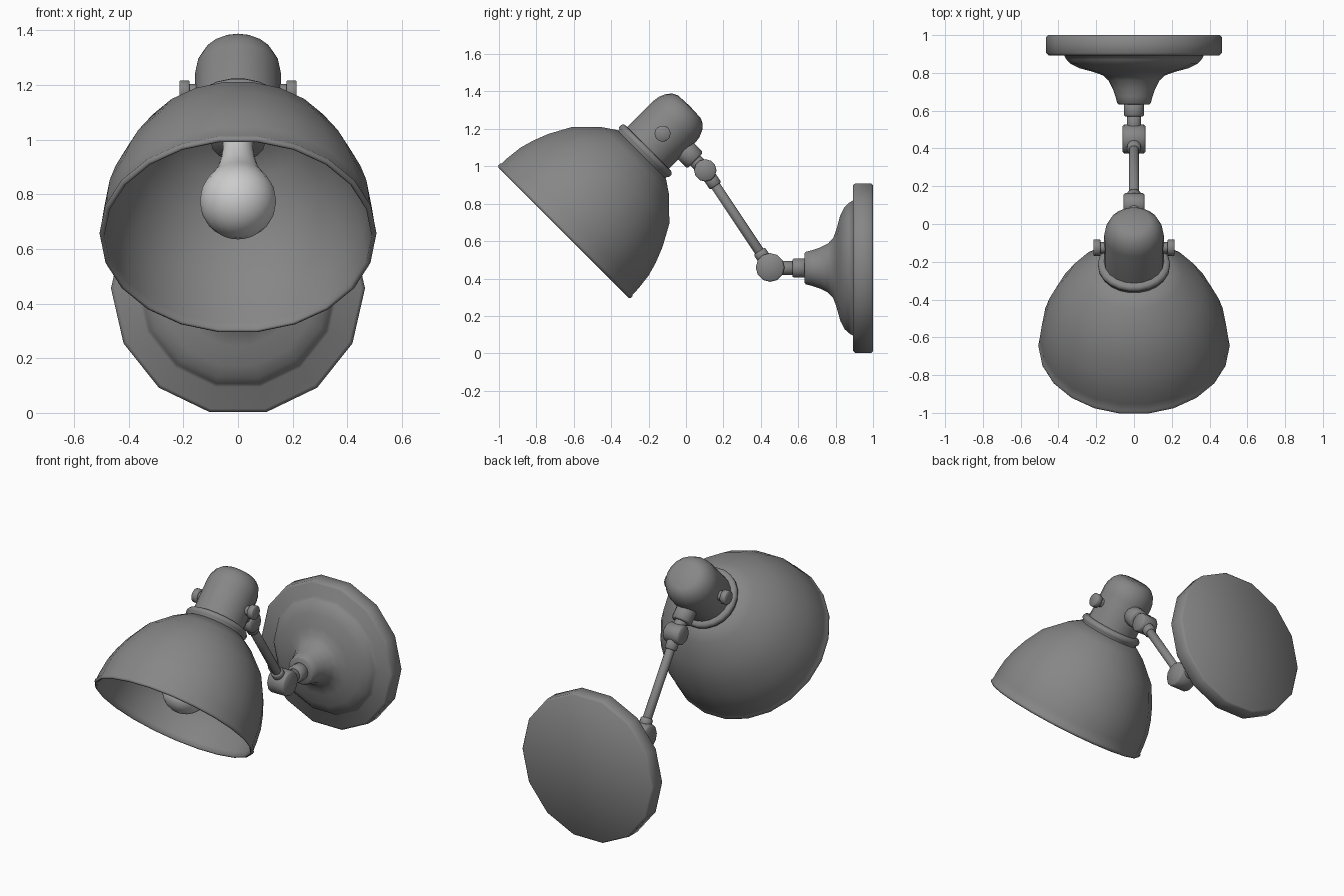
import bpy, bmesh, math
from mathutils import Vector

if "Cube" in bpy.data.objects:
    bpy.data.objects.remove(bpy.data.objects["Cube"])

X = Vector((1, 0, 0))


def material(name, value):
    m = bpy.data.materials.new(name)
    m.diffuse_color = (value, value, value, 1)
    m.use_nodes = True
    m.node_tree.nodes["Principled BSDF"].inputs["Base Color"].default_value = m.diffuse_color
    return m


METAL = material("dark_metal", 0.24)
GLASS = material("pale_glass", 0.9)


def revolve(name, profile, origin, axis, sides=16, angle=35, mat=METAL):
    """Lathe (radius, height) points around an axis starting at origin."""
    d = Vector(axis).normalized()
    u = X if abs(d.x) < 0.9 else Vector((0, 1, 0))
    v = d.cross(u)
    o = Vector(origin)
    bm = bmesh.new()
    rings = []
    for r, h in profile:
        if r == 0:
            rings.append([bm.verts.new(o + d * h)])
        else:
            rings.append([bm.verts.new(o + d * h + r * (u * math.cos(a) + v * math.sin(a)))
                          for a in (2 * math.pi * i / sides for i in range(sides))])
    for a, b in zip(rings, rings[1:]):
        for i in range(sides):
            j = (i + 1) % sides
            if len(a) == 1:
                bm.faces.new((a[0], b[i], b[j]))
            elif len(b) == 1:
                bm.faces.new((a[i], a[j], b[0]))
            else:
                bm.faces.new((a[i], a[j], b[j], b[i]))
    bmesh.ops.recalc_face_normals(bm, faces=bm.faces)
    me = bpy.data.meshes.new(name)
    bm.to_mesh(me)
    bm.free()
    for p in me.polygons:
        p.use_smooth = True
    me.set_sharp_from_angle(angle=math.radians(angle))
    me.materials.append(mat)
    ob = bpy.data.objects.new(name, me)
    bpy.context.collection.objects.link(ob)
    return ob


def rod(name, r, h0, h1, origin, axis, sides=14, bevel=0.006):
    """Closed cylinder with softened ends."""
    b = bevel
    return revolve(name, [(0, h0), (r - b, h0), (r, h0 + b), (r, h1 - b), (r - b, h1), (0, h1)],
                   origin, axis, sides, 50)


# Wall plate and stepped dome in one lathe
PZ = 0.456
wall = (0, 1, PZ)
out = (0, -1, 0)
revolve("wall_plate", [(0, 0), (0.455, 0), (0.465, 0.01), (0.465, 0.095), (0.452, 0.108), (0.37, 0.108),
                       (0.357, 0.13), (0.335, 0.152), (0.29, 0.175), (0.215, 0.195), (0.165, 0.213),
                       (0.135, 0.24), (0.112, 0.285), (0.098, 0.325), (0.089, 0.36), (0.08, 0.367),
                       (0, 0.367)], wall, out, 14, 75)
rod("plate_neck", 0.053, 0.36, 0.43, wall, out)
rod("plate_stem", 0.038, 0.42, 0.52, wall, out)

# Two-knuckle arm
low, up = Vector((0, 0.45, PZ + 0.003)), Vector((0, 0.103, 0.978))
arm = up - low
L = arm.length
rod("lower_knuckle", 0.077, -0.06, 0.06, low, X, 12, 0.008)
rod("upper_knuckle", 0.06, -0.055, 0.055, up, X, 12, 0.008)
rod("arm_rod", 0.027, 0, L, low, arm)
rod("arm_lower_collar", 0.037, 0.05, 0.105, low, arm)
rod("arm_upper_collar", 0.037, L - 0.1, L - 0.03, low, arm)

# Shade, tilted 45 degrees; heights run from the rim up to the cap
rim = Vector((0, -0.645, 0.655))
tilt = Vector((0, 1, 1)).normalized()
revolve("shade", [(0, 0.565), (0.17, 0.56), (0.243, 0.515), (0.358, 0.41), (0.422, 0.296), (0.455, 0.215),
                  (0.476, 0.135), (0.486, 0.02), (0.489, -0.009), (0.497, -0.014), (0.505, -0.008),
                  (0.507, 0.004), (0.501, 0.014), (0.499, 0.06), (0.489, 0.145), (0.467, 0.222),
                  (0.434, 0.304), (0.37, 0.42), (0.256, 0.53), (0.185, 0.578), (0, 0.58)],
        rim, tilt, 22, 75)
revolve("shade_neck_ring", [(0, 0.565), (0.182, 0.565), (0.182, 0.588), (0.19, 0.595), (0.191, 0.612),
                            (0.182, 0.624), (0.165, 0.627), (0, 0.63)], rim, tilt, 22, 75)
revolve("socket_cap", [(0, 0.61), (0.158, 0.61), (0.158, 0.825), (0.153, 0.86), (0.136, 0.9),
                       (0.112, 0.925), (0.085, 0.938), (0, 0.942)], rim, tilt, 20, 50)

# Side screws on the cap
for side, label in ((1, "right"), (-1, "left")):
    centre = rim + tilt * 0.735
    rod("screw_stem_" + label, 0.03, 0.12, 0.19, centre, X * side, 12)
    rod("screw_head_" + label, 0.043, 0.178, 0.215, centre, X * side, 14, 0.003)

# Mount joining the upper knuckle to the cap
mount = rim + tilt * 0.757
down = Vector((0, 1, -1)).normalized()
rod("cap_mount", 0.062, 0.13, 0.225, mount, down, 14, 0.008)
rod("cap_mount_stem", 0.038, 0.2, 0.29, mount, down)

# Lamp holder and bulb inside the shade
rod("bulb_holder", 0.1, 0.47, 0.57, rim, tilt, 16)
C, R = 0.17, 0.14
glass = [(0, C - R)]
glass += [(R * math.sin(a), C - R * math.cos(a))
          for a in (math.radians(t) for t in range(15, 121, 15))]
glass += [(0.107, 0.265), (0.088, 0.3), (0.073, 0.34), (0.062, 0.39), (0.056, 0.43), (0.055, 0.48), (0, 0.48)]
revolve("bulb", glass, rim, tilt, 24, 50, GLASS)
